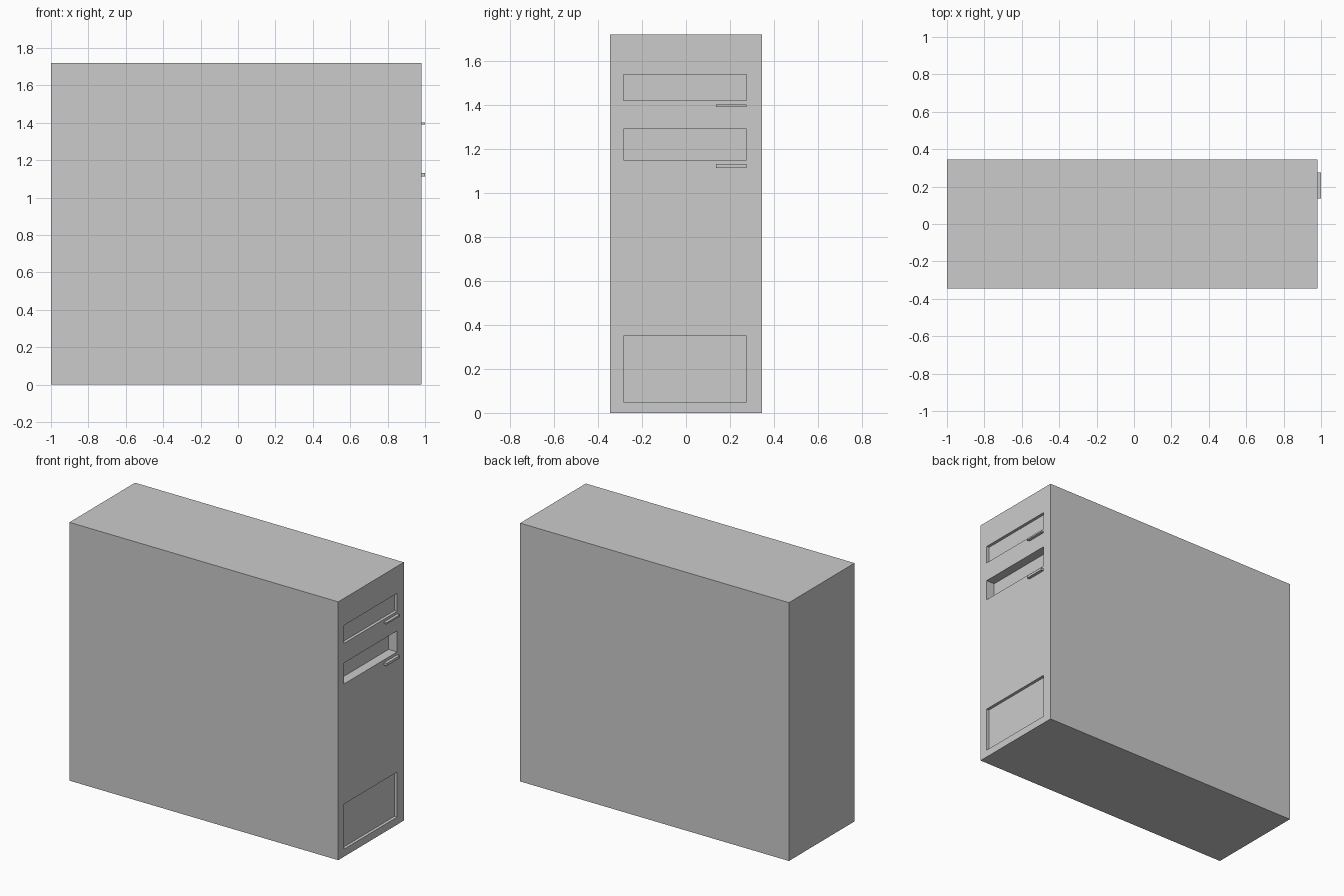
import bpy

if "Cube" in bpy.data.objects:
    bpy.data.objects.remove(bpy.data.objects["Cube"])


def box(name, x, y, z):
    """Axis-aligned box from (min, max) ranges."""
    bpy.ops.mesh.primitive_cube_add(size=1)
    ob = bpy.context.object
    ob.name = name
    ranges = (x, y, z)
    for v in ob.data.vertices:
        v.co = [(a + b) / 2 + c * (b - a) for (a, b), c in zip(ranges, v.co)]
    return ob


FACE = 0.98            # x of the panel with the drive bays
BAY_Y = (-0.285, 0.275)

# Tower case
case = box("case", (-1, FACE), (-0.345, 0.345), (0, 1.72))

# Recessed bays: upper drive, lower drive (deeper), bottom vent panel
bays = [("upper_bay", (1.42, 1.54), 0.02),
        ("lower_bay", (1.15, 1.29), 0.063),
        ("bottom_panel", (0.05, 0.35), 0.02)]
for name, z, depth in bays:
    cutter = box(name + "_cutter", (FACE - depth, FACE + 0.1), BAY_Y, z)
    cutter.hide_render = True
    mod = case.modifiers.new(name, 'BOOLEAN')
    mod.operation = 'DIFFERENCE'
    mod.solver = 'EXACT'
    mod.object = cutter
    bpy.context.view_layer.objects.active = case
    bpy.ops.object.modifier_apply(modifier=mod.name)
    bpy.data.objects.remove(cutter)

# Slim eject buttons under each drive bay
for name, z in (("upper_button", (1.392, 1.403)), ("lower_button", (1.114, 1.131))):
    box(name, (FACE, 1.0), (0.137, 0.275), z)
